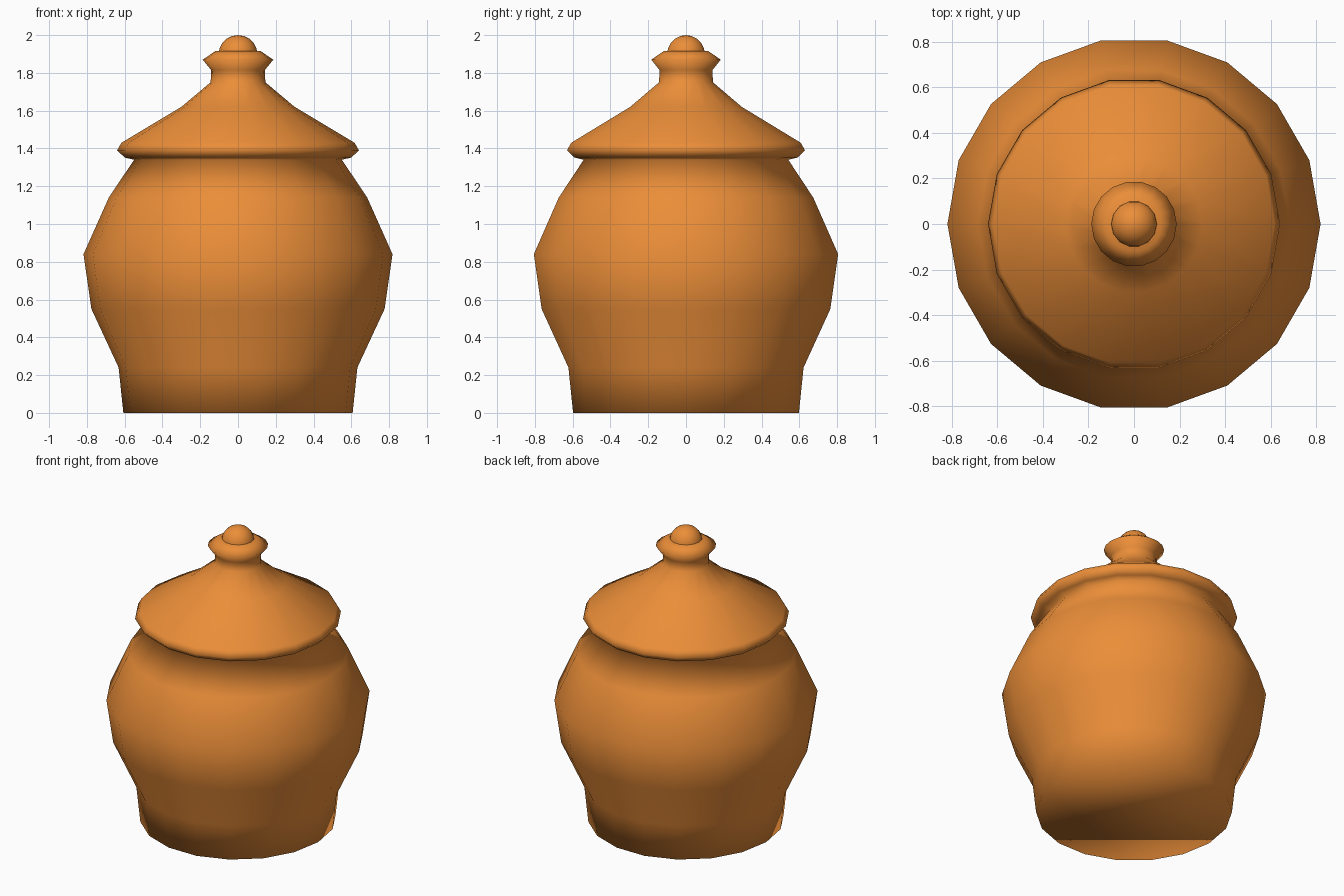
import bpy, bmesh
from math import cos, sin, pi, tau

if "Cube" in bpy.data.objects:
    bpy.data.objects.remove(bpy.data.objects["Cube"])

clay = bpy.data.materials.new("orange_clay")
clay.diffuse_color = (0.83, 0.27, 0.04, 1)
clay.use_nodes = True
clay.node_tree.nodes["Principled BSDF"].inputs["Base Color"].default_value = clay.diffuse_color


def lathe(name, profile, sides, tip=None):
    """Revolve (radius, z) points about z; close the bottom, and the top with a cap or tip."""
    bm = bmesh.new()
    rings = [[bm.verts.new((r * cos(tau * i / sides), r * sin(tau * i / sides), z))
              for i in range(sides)] for r, z in profile]
    for a, b in zip(rings, rings[1:]):
        for i in range(sides):
            j = (i + 1) % sides
            bm.faces.new((a[i], a[j], b[j], b[i]))
    bm.faces.new(rings[0][::-1])
    if tip is None:
        bm.faces.new(rings[-1])
    else:
        top = bm.verts.new((0, 0, tip))
        for i in range(sides):
            bm.faces.new((rings[-1][i], rings[-1][(i + 1) % sides], top))
    for f in bm.faces:
        f.smooth = True
    mesh = bpy.data.meshes.new(name)
    bm.to_mesh(mesh)
    bm.free()
    mesh.materials.append(clay)
    obj = bpy.data.objects.new(name, mesh)
    bpy.context.collection.objects.link(obj)
    return obj


# Pot belly, then lid rim, lid cone, neck and handle flange in one smooth surface
belly = [(0.607, 0), (0.632, 0.24), (0.776, 0.55), (0.818, 0.84), (0.684, 1.14), (0.55, 1.34)]
lid = [(0.60, 1.352), (0.64, 1.39), (0.617, 1.43), (0.30, 1.62), (0.145, 1.75)]
handle = [(0.142, 1.815), (0.187, 1.87), (0.12, 1.915)]
lathe("jar_with_lid", belly + lid + handle, 18)

# Rounded knob on top, sunk into the handle
R, CZ = 0.103, 1.897
knob = [(R * cos(a), CZ + R * sin(a)) for a in (k * pi / 10 for k in range(-2, 5))]
lathe("lid_knob", knob, 14, tip=2.0)
